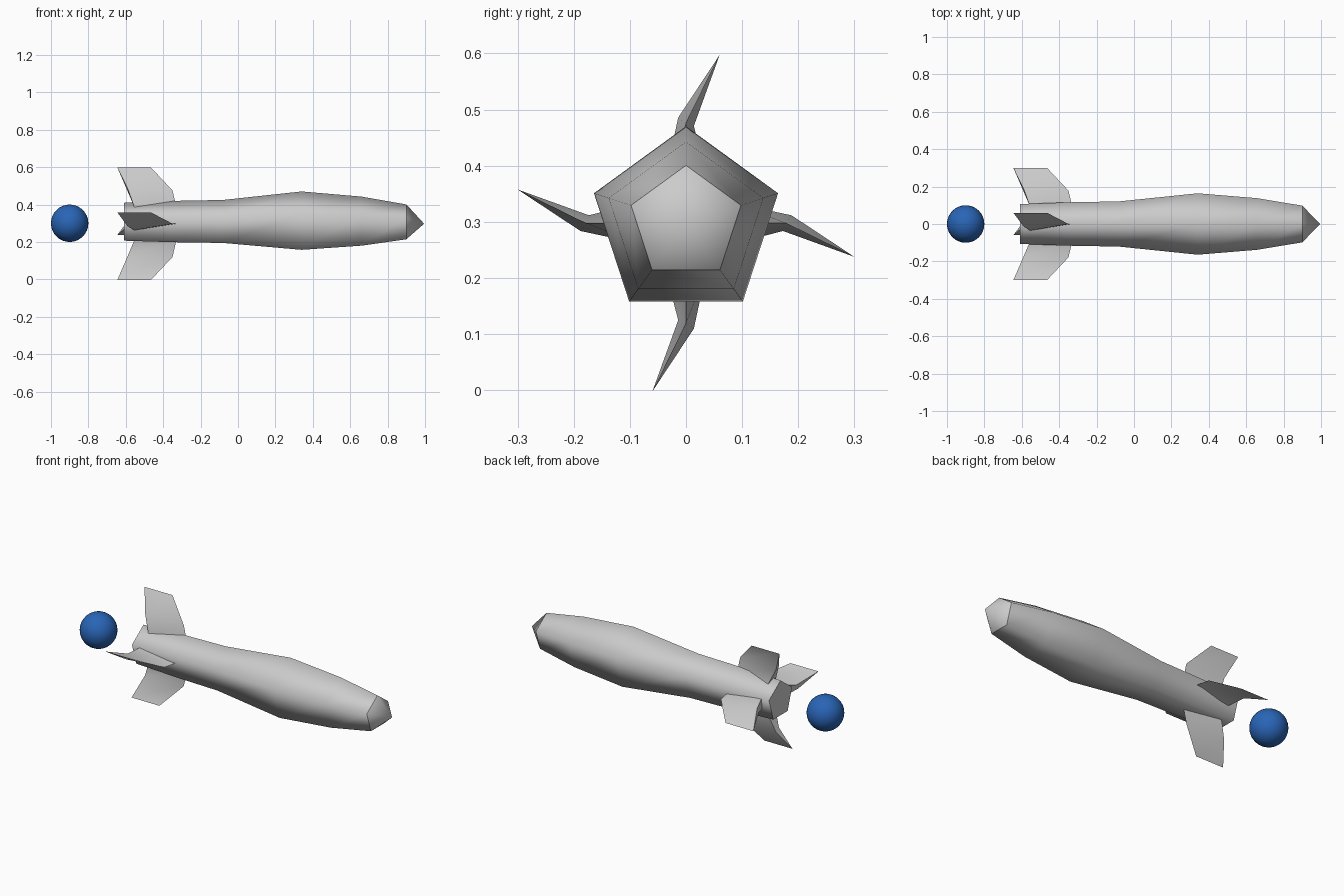
import bpy, bmesh, math

if "Cube" in bpy.data.objects:
    bpy.data.objects.remove(bpy.data.objects["Cube"])

CZ = 0.2975  # height of the long axis


def material(name, rgb):
    m = bpy.data.materials.new(name)
    m.diffuse_color = (*rgb, 1.0)
    m.use_nodes = True
    m.node_tree.nodes["Principled BSDF"].inputs["Base Color"].default_value = m.diffuse_color
    return m


grey = material("light grey", (0.6, 0.6, 0.6))
blue = material("blue", (0.022, 0.13, 0.47))


def finish(bm, name, mat):
    bmesh.ops.recalc_face_normals(bm, faces=bm.faces)
    for f in bm.faces:
        f.smooth = True
    me = bpy.data.meshes.new(name)
    bm.to_mesh(me)
    bm.free()
    me.materials.append(mat)
    ob = bpy.data.objects.new(name, me)
    bpy.context.collection.objects.link(ob)
    return ob


def bridge(bm, a, b):
    n = len(a)
    for i in range(n):
        bm.faces.new((a[i], a[(i + 1) % n], b[(i + 1) % n], b[i]))


# Five-sided body: (x, radius) stations, closed by a flat tail and a pointed nose
stations = [(-0.61, 0.112), (-0.35, 0.122), (-0.08, 0.127),
            (0.34, 0.1725), (0.66, 0.145), (0.90, 0.103)]
bm = bmesh.new()
rings = []
for x, r in stations:
    rings.append([bm.verts.new((x, r * math.sin(k * math.tau / 5),
                                CZ + r * math.cos(k * math.tau / 5)))
                  for k in range(5)])
for a, b in zip(rings, rings[1:]):
    bridge(bm, a, b)
bm.faces.new(rings[0])
tip = bm.verts.new((0.995, 0, CZ))
for i in range(5):
    bm.faces.new((rings[-1][i], rings[-1][(i + 1) % 5], tip))
# Crisp rims at the tail and the nose
for ring in (rings[0], rings[-1]):
    for i in range(5):
        bm.edges.get((ring[i], ring[(i + 1) % 5])).smooth = False
finish(bm, "body", grey)

# Bent wedge fins: (x, sideways offset, distance from the axis)
root = [(-0.33, 0.0, 0.09), (-0.555, 0.035, 0.09), (-0.555, -0.035, 0.09)]
bend = [(-0.35, 0.0, 0.178), (-0.59, 0.014, 0.173), (-0.59, -0.014, 0.188)]
edge = [(-0.465, 0.06, 0.3), (-0.645, 0.06, 0.3)]
for q, label in enumerate(("top", "right", "bottom", "left")):
    c, s = round(math.cos(q * math.pi / 2)), round(math.sin(q * math.pi / 2))
    bm = bmesh.new()
    a, b, e = [[bm.verts.new((x, t * c + r * s, CZ - t * s + r * c))
                for x, t, r in pts] for pts in (root, bend, edge)]
    bm.faces.new(a)
    bridge(bm, a, b)
    bm.faces.new((b[0], b[1], e[1], e[0]))
    bm.faces.new((b[2], b[0], e[0], e[1]))
    bm.faces.new((b[1], b[2], e[1]))
    bmesh.ops.recalc_face_normals(bm, faces=bm.faces)
    for ed in bm.edges:
        ed.smooth = ed.calc_face_angle(0) < math.radians(45)
    finish(bm, "fin_" + label, grey)

# Ball behind the tail
bm = bmesh.new()
bmesh.ops.create_uvsphere(bm, u_segments=32, v_segments=16, radius=0.1)
bmesh.ops.translate(bm, verts=bm.verts, vec=(-0.9, 0, 0.3))
finish(bm, "ball", blue)
